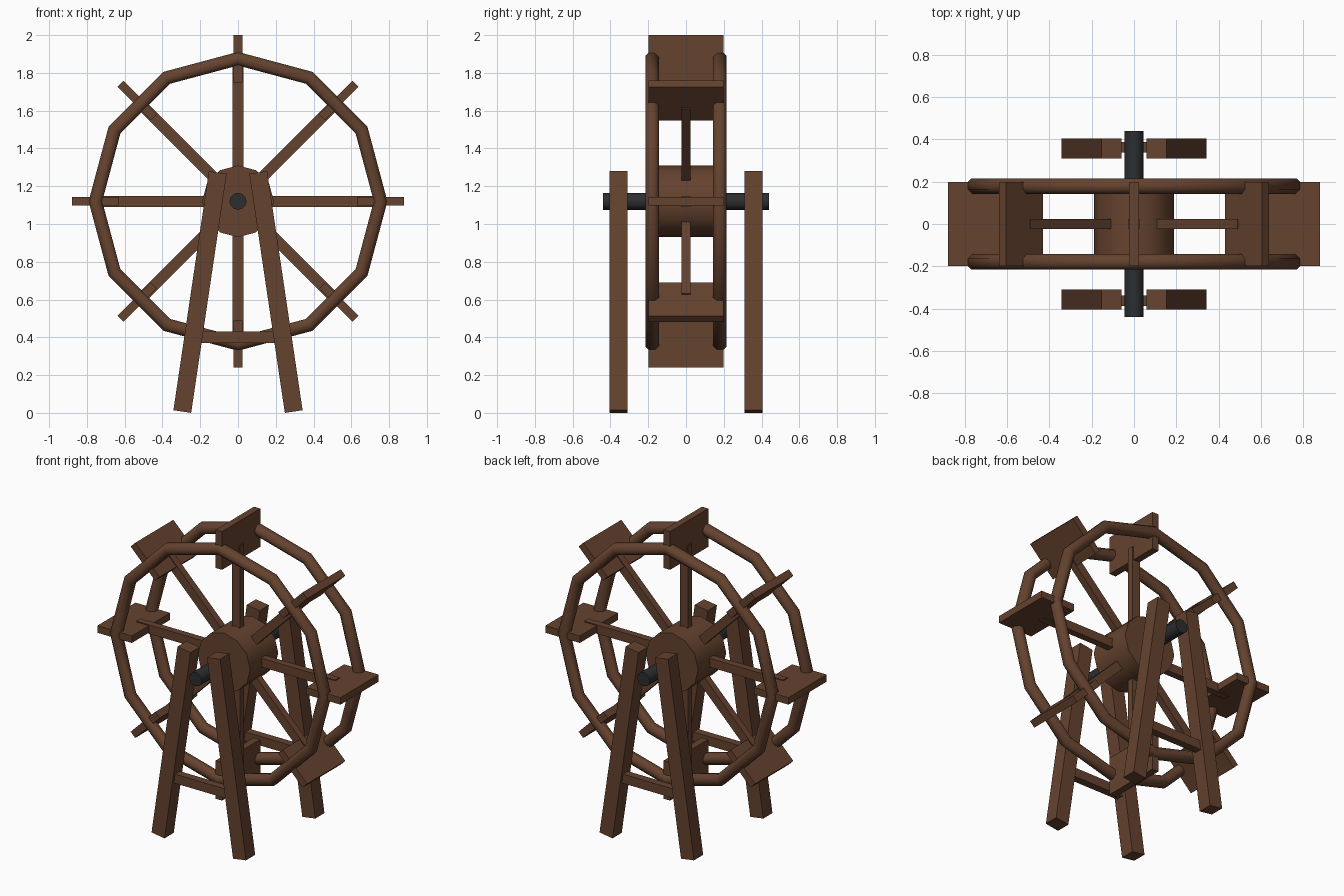
import bpy, bmesh, math
from mathutils import Matrix, Vector

if "Cube" in bpy.data.objects:
    bpy.data.objects.remove(bpy.data.objects["Cube"])

HUB_Z = 1.12


def material(name, rgb):
    m = bpy.data.materials.new(name)
    m.diffuse_color = (*rgb, 1)
    m.use_nodes = True
    m.node_tree.nodes["Principled BSDF"].inputs["Base Color"].default_value = m.diffuse_color
    return m


WOOD = material("brown wood", (0.13, 0.055, 0.028))
IRON = material("dark iron", (0.025, 0.027, 0.029))


def finish(name, bm, mat, smooth=None):
    bmesh.ops.recalc_face_normals(bm, faces=bm.faces)
    me = bpy.data.meshes.new(name)
    bm.to_mesh(me)
    bm.free()
    me.materials.append(mat)
    ob = bpy.data.objects.new(name, me)
    bpy.context.collection.objects.link(ob)
    if smooth:
        bpy.ops.object.select_all(action='DESELECT')
        ob.select_set(True)
        bpy.context.view_layer.objects.active = ob
        bpy.ops.object.shade_smooth_by_angle(angle=math.radians(smooth))
    return ob


def box(name, size, centre, tilt=0.0, pivot=(0, 0, 0)):
    """Box of given size, offset by centre, turned about y, then moved to pivot."""
    bm = bmesh.new()
    bmesh.ops.create_cube(bm, size=1, matrix=Matrix.Translation(pivot)
                          @ Matrix.Rotation(tilt, 4, 'Y')
                          @ Matrix.Translation(centre)
                          @ Matrix.Diagonal((*size, 1)))
    return finish(name, bm, WOOD)


def rod(name, radius, length, sides, mat):
    """Cylinder along y through the wheel centre, one corner pointing up."""
    bm = bmesh.new()
    bmesh.ops.create_cone(bm, cap_ends=True, segments=sides, radius1=radius,
                          radius2=radius, depth=length,
                          matrix=Matrix.Translation((0, 0, HUB_Z))
                          @ Matrix.Rotation(math.pi / 2, 4, 'X'))
    return finish(name, bm, mat, 35)


def ring(name, y, radius, tube, sides=12, around=8):
    """Twelve-sided rim with an octagonal tube."""
    bm = bmesh.new()
    loops = []
    for i in range(sides):
        a = math.tau * i / sides
        loop = []
        for j in range(around):
            b = math.tau * (j + 0.5) / around
            r = radius + tube * math.cos(b)
            loop.append(bm.verts.new((r * math.sin(a), y + tube * math.sin(b),
                                      HUB_Z + r * math.cos(a))))
        loops.append(loop)
    for i in range(sides):
        p, q = loops[i], loops[(i + 1) % sides]
        for j in range(around):
            k = (j + 1) % around
            bm.faces.new((p[j], p[k], q[k], q[j]))
    return finish(name, bm, WOOD, 46)


# hub and axle
rod("hub", 0.19, 0.29, 12, WOOD)
rod("axle", 0.045, 0.88, 12, IRON)

# spokes and paddles
for i in range(8):
    a = math.tau * i / 8
    pivot = (0, 0, HUB_Z)
    box(f"spoke_{i + 1}", (0.058, 0.045, 0.60), (0, 0, 0.42), a, pivot)
    box(f"paddle_{i + 1}", (0.046, 0.395, 0.25), (0, 0, 0.755), a, pivot)

# rims, leaning legs and cross braces on both sides
for side, s in (("front", -1), ("back", 1)):
    ring(f"{side}_rim", s * 0.179, 0.755, 0.039)
    for hand, h in (("left", -1), ("right", 1)):
        top, foot = Vector((h * 0.107, 0, 1.273)), Vector((h * 0.295, 0, 0.007))
        d = top - foot
        mid = (top + foot) / 2
        box(f"{side}_{hand}_leg", (0.095, 0.095, d.length), (0, 0, 0),
            math.atan2(d.x, d.z), (mid.x, s * 0.358, mid.z))
    box(f"{side}_cross_brace", (0.47, 0.05, 0.06), (0, s * 0.362, 0.40))
